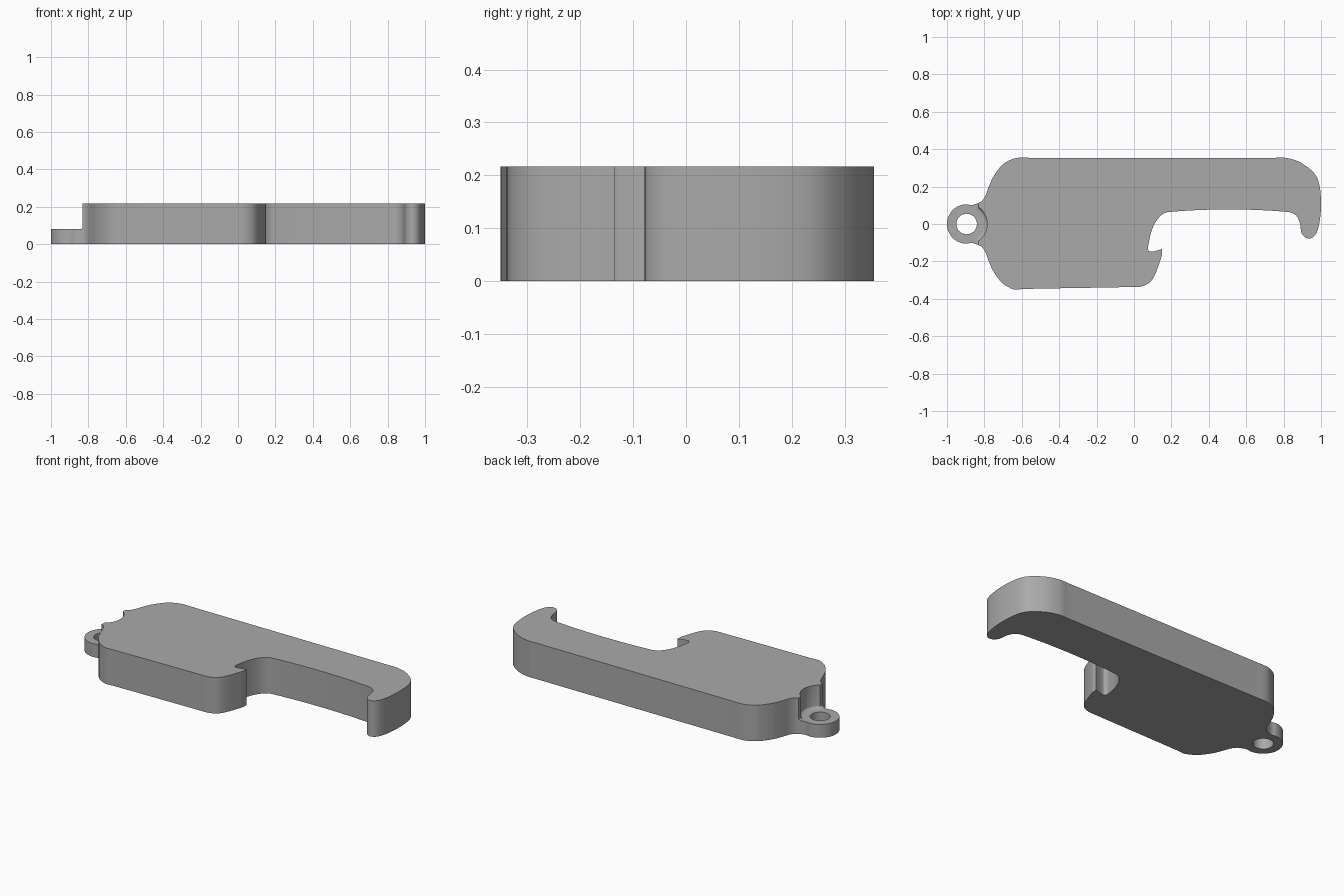
import bpy, bmesh, math
from mathutils import Vector
from mathutils.geometry import interpolate_bezier

cube = bpy.data.objects.get("Cube")
if cube:
    bpy.data.objects.remove(cube, do_unlink=True)

HEIGHT, TAB_HEIGHT = 0.217, 0.08
TAB_X, TAB_RADIUS, HOLE_RADIUS = -0.895, 0.105, 0.055

grey = bpy.data.materials.new("plain grey")
grey.use_nodes = True
grey.diffuse_color = (0.4, 0.4, 0.4, 1)
grey.node_tree.nodes["Principled BSDF"].inputs["Base Color"].default_value = grey.diffuse_color


def arc(radius, start, end, steps):
    """Points of an arc around the tab centre, angles in degrees."""
    angles = [math.radians(start + (end - start) * i / steps) for i in range(steps + 1)]
    return [(TAB_X + radius * math.cos(a), radius * math.sin(a)) for a in angles]


def smooth_loop(points, corners, steps=6):
    """Closed flowing outline through the points, with kinks at the corners."""
    pts = [Vector(p) for p in points]
    n = len(pts)

    def handle(i, toward):
        if points[i] in corners:
            return pts[i].lerp(pts[toward % n], 1 / 3)
        tangent = (pts[(i + 1) % n] - pts[i - 1]).normalized()
        reach = pts[toward % n] - pts[i]
        side = 1 if reach.dot(tangent) > 0 else -1
        return pts[i] + tangent * side * reach.length / 3

    outline = []
    for i in range(n):
        j = (i + 1) % n
        outline += interpolate_bezier(pts[i], handle(i, j), handle(j, i), pts[j], steps + 1)[:-1]
    return outline


def prism(name, outline, bottom, top, bottom_round=0):
    """Upright solid made from a flat outline."""
    bm = bmesh.new()
    base = bm.faces.new([bm.verts.new((p[0], p[1], bottom)) for p in outline])
    rim = list(base.edges)
    moved = bmesh.ops.extrude_face_region(bm, geom=[base], use_keep_orig=True)["geom"]
    lifted = [v for v in moved if isinstance(v, bmesh.types.BMVert)]
    bmesh.ops.translate(bm, verts=lifted, vec=(0, 0, top - bottom))
    bmesh.ops.recalc_face_normals(bm, faces=bm.faces)
    if bottom_round:
        bmesh.ops.bevel(bm, geom=rim, offset=bottom_round, segments=4,
                        profile=0.5, affect='EDGES')
    mesh = bpy.data.meshes.new(name)
    bm.to_mesh(mesh)
    bm.free()
    mesh.materials.append(grey)
    obj = bpy.data.objects.new(name, mesh)
    bpy.context.collection.objects.link(obj)
    return obj


# Left shoulder, mirrored front to back
shoulder = [(-0.84, 0.109), (-0.815, 0.122), (-0.795, 0.15), (-0.78, 0.19),
            (-0.754, 0.25), (-0.705, 0.315), (-0.66, 0.343)]
back_edge = [(-0.62, 0.354), (-0.55, 0.354), (0.75, 0.354), (0.81, 0.354)]
# Rounded arm end and its down-turned claw
claw = [(0.888, 0.33), (0.963, 0.272), (0.99, 0.214), (1.0, 0.107), (0.99, 0.0),
        (0.968, -0.06), (0.932, -0.078), (0.898, -0.053), (0.887, 0.005),
        (0.866, 0.046), (0.825, 0.064)]
# Shallow mouth ending in the lifting tooth
tooth_tip, tooth_edge = (0.15, -0.134), (0.15, -0.165)
mouth = [(0.513, 0.078), (0.185, 0.064), (0.142, 0.044), (0.102, -0.016),
         (0.079, -0.1), (0.078, -0.142), (0.1, -0.147), tooth_tip, tooth_edge]
front_edge = [(0.115, -0.265), (0.086, -0.31), (0.04, -0.334), (-0.02, -0.337),
              (-0.58, -0.347), (-0.64, -0.35)]

points = shoulder + back_edge + claw + mouth + front_edge
points += [(x, -y) for x, y in reversed(shoulder)]
points += arc(TAB_RADIUS, -75, -285, 12)

body = prism("opener_body", smooth_loop(points, {tooth_tip, tooth_edge}), 0, HEIGHT)

# Recess above the key ring tab, with a filleted floor, and the ring hole
recess = arc(0.11, -54, 54, 24) + [(-0.83, 0.2), (-1.1, 0.2), (-1.1, -0.2), (-0.83, -0.2)]
cutters = [prism("tab_recess_cutter", recess, TAB_HEIGHT, HEIGHT + 0.1, 0.015),
           prism("ring_hole_cutter", arc(HOLE_RADIUS, 0, 352.5, 47), -0.1, HEIGHT)]

bpy.ops.object.select_all(action='DESELECT')
body.select_set(True)
bpy.context.view_layer.objects.active = body
for cutter in cutters:
    cutter.hide_render = True
    cut = body.modifiers.new(cutter.name, 'BOOLEAN')
    cut.object = cutter
    cut.solver = 'EXACT'
    bpy.ops.object.modifier_apply(modifier=cut.name)
    bpy.data.objects.remove(cutter, do_unlink=True)

bpy.ops.object.shade_smooth_by_angle(angle=math.radians(30))
